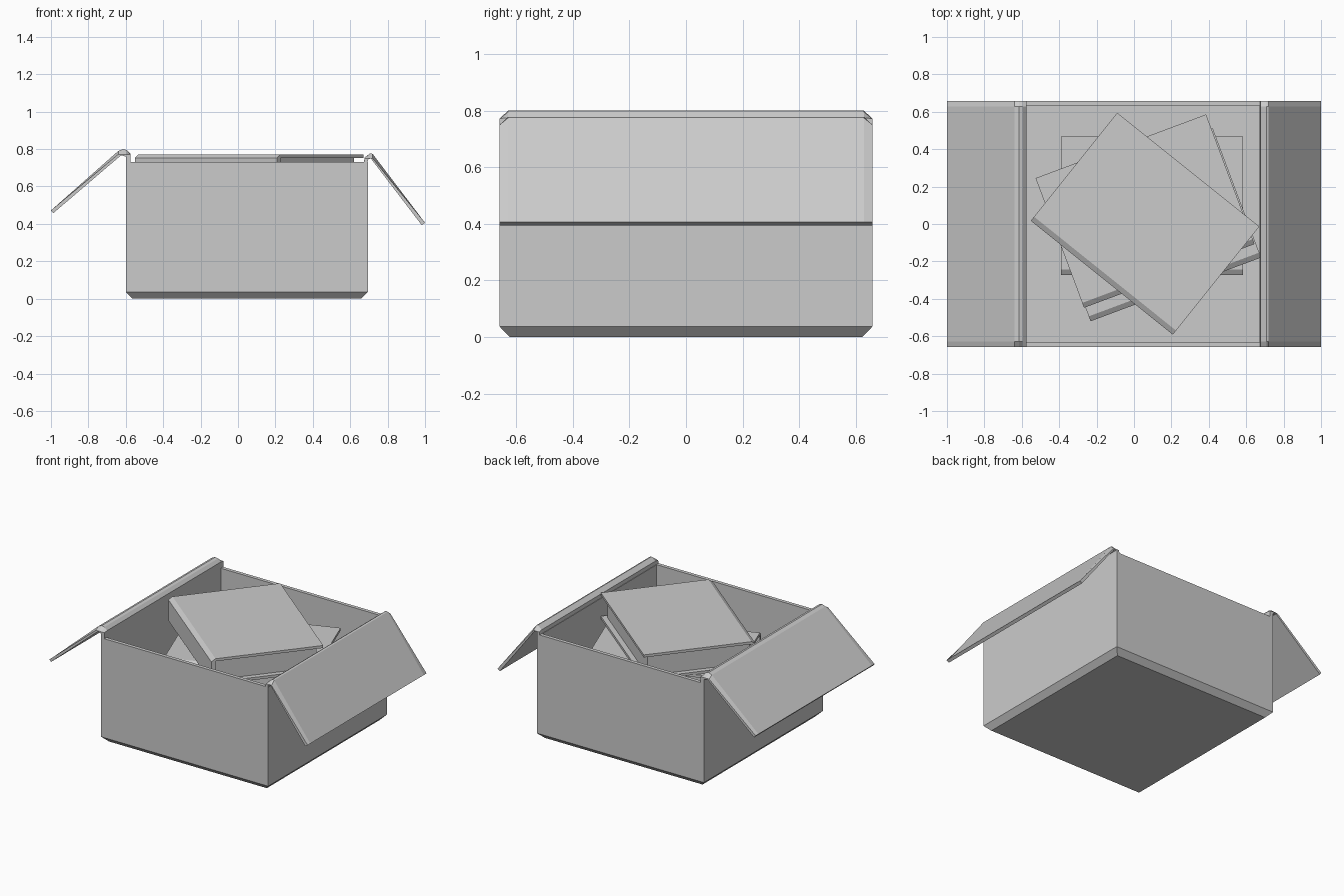
import bpy, bmesh, math
from mathutils import Matrix, Vector

if "Cube" in bpy.data.objects:
    bpy.data.objects.remove(bpy.data.objects["Cube"])


def loft(name, rings, matrix=None):
    """Join equal-length vertex rings and cap both ends."""
    bm = bmesh.new()
    loops = [[bm.verts.new(p) for p in ring] for ring in rings]
    n = len(loops[0])
    for a, b in zip(loops, loops[1:]):
        for i in range(n):
            j = (i + 1) % n
            bm.faces.new((a[i], a[j], b[j], b[i]))
    bm.faces.new(loops[0][::-1])
    bm.faces.new(loops[-1])
    bmesh.ops.recalc_face_normals(bm, faces=bm.faces)
    me = bpy.data.meshes.new(name)
    bm.to_mesh(me)
    bm.free()
    ob = bpy.data.objects.new(name, me)
    if matrix:
        ob.matrix_world = matrix
    bpy.context.collection.objects.link(ob)
    return ob


def rect(x0, x1, y0, y1, z):
    return [(x0, y0, z), (x1, y0, z), (x1, y1, z), (x0, y1, z)]


# Open carton: chamfered base, thin walls, inner floor
X0, X1, Y, TOP = -0.6, 0.695, 0.658, 0.73
WALL, CH = 0.025, 0.036
loft("carton", [
    rect(X0 + CH, X1 - CH, -Y + CH, Y - CH, 0),
    rect(X0, X1, -Y, Y, 0.037),
    rect(X0, X1, -Y, Y, TOP),
    rect(X0 + WALL, X1 - WALL, -Y + WALL, Y - WALL, TOP),
    rect(X0 + WALL, X1 - WALL, -Y + WALL, Y - WALL, 0.038)])


# Folded flaps: side profile swept along y, hinge corners cut down at the ends
def flap(name, profile):
    cap = max(z for x, z in profile) - 0.028
    rings = []
    for y in (-Y, -Y + 0.03, Y - 0.03, Y):
        end = abs(y) == Y
        rings.append([(x, y, min(z, cap) if end else z) for x, z in profile])
    loft(name, rings)


flap("left_flap", [(-0.575, 0.73), (-0.575, 0.775), (-0.595, 0.795),
                   (-0.615, 0.80), (-0.64, 0.79), (-1.0, 0.472),
                   (-0.988, 0.457), (-0.625, 0.767), (-0.6, 0.76), (-0.6, 0.73)])
flap("right_flap", [(0.673, 0.73), (0.677, 0.755), (0.708, 0.778),
                    (0.72, 0.774), (1.0, 0.406), (0.982, 0.394),
                    (0.71, 0.752), (0.695, 0.745), (0.693, 0.73)])

# Books: wrapped cover with chamfered spine, inset page block
L, W, H, T = 0.973, 0.74, 0.182, 0.018
COVER = [(W, 0), (0.028, 0), (0, 0.018), (0, H - 0.018), (0.028, H), (W, H),
         (W, H - T), (0.03, H - T), (0.03, T), (W, T)]


def book(name, corner, angle, z):
    m = Matrix.Translation(Vector((*corner, z))) @ Matrix.Rotation(math.radians(angle), 4, 'Z')
    loft(name + "_cover", [[(x, y, h) for y, h in COVER] for x in (0, L)], m)
    loft(name + "_pages", [rect(0.035, L - 0.035, 0.03, W - 0.035, h)
                           for h in (T, H - T)], m)


placements = [((-0.39, -0.272), 0), ((-0.232, -0.52), 20.5),
              ((-0.267, -0.448), 20.5), ((-0.552, 0.017), -38.7)]
for i, (corner, angle) in enumerate(placements):
    book("book_%d" % (i + 1), corner, angle, 0.04 + i * 0.1827)
